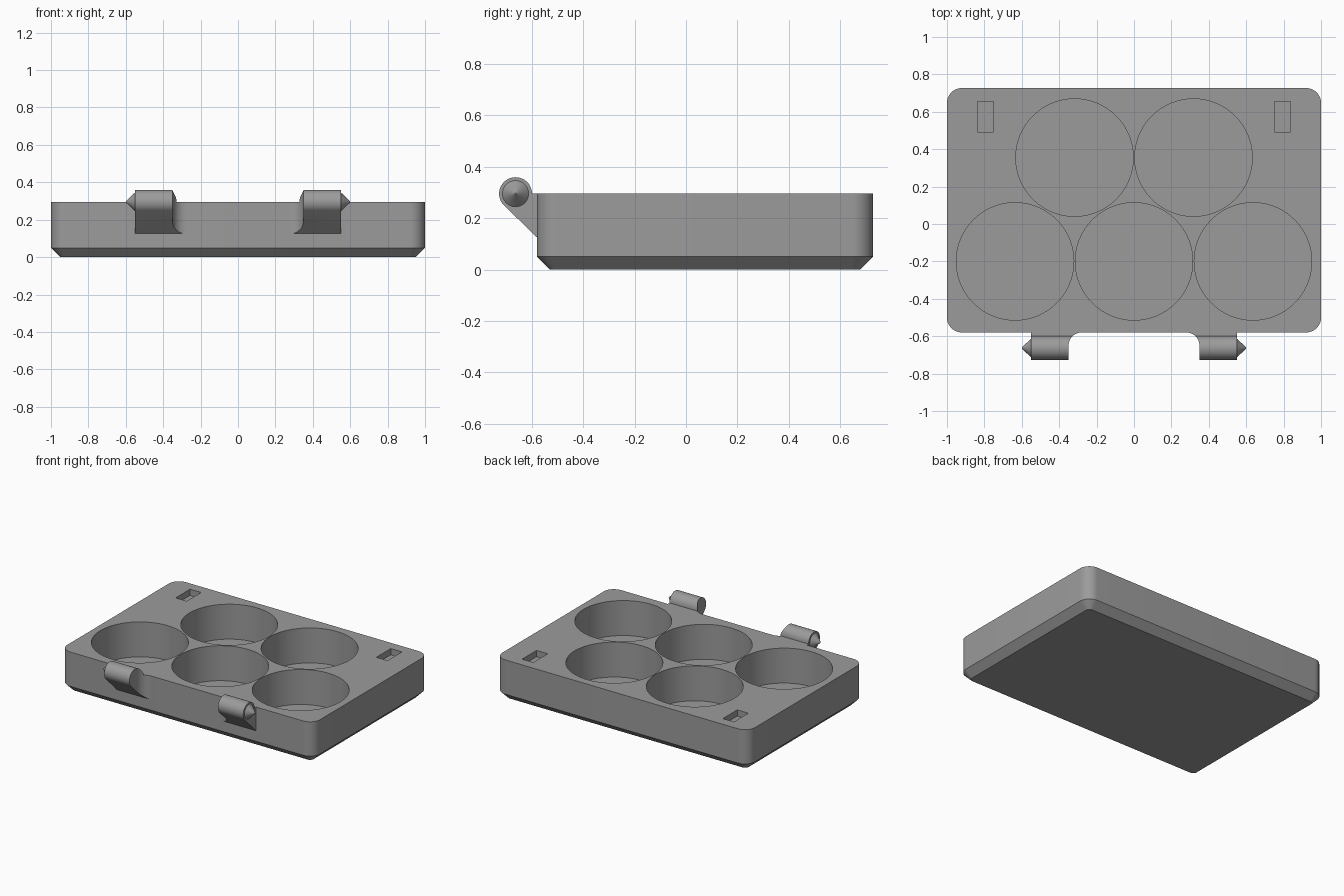
import bpy, bmesh, math
from mathutils import Vector

if "Cube" in bpy.data.objects:
    bpy.data.objects.remove(bpy.data.objects["Cube"])

grey = bpy.data.materials.new("plain grey")
grey.diffuse_color = (0.33, 0.33, 0.33, 1)
grey.use_nodes = True
grey.node_tree.nodes["Principled BSDF"].inputs["Base Color"].default_value = grey.diffuse_color

TOP, FRONT, BACK = 0.295, -0.58, 0.727


def loft(name, rings):
    """Closed solid through rings of equal point count."""
    bm = bmesh.new()
    loops = [[bm.verts.new(p) for p in ring] for ring in rings]
    n = len(loops[0])
    for a, b in zip(loops, loops[1:]):
        for i in range(n):
            j = (i + 1) % n
            bm.faces.new((a[i], a[j], b[j], b[i]))
    bm.faces.new(loops[0][::-1])
    bm.faces.new(loops[-1])
    bmesh.ops.recalc_face_normals(bm, faces=bm.faces)
    me = bpy.data.meshes.new(name)
    bm.to_mesh(me)
    bm.free()
    me.materials.append(grey)
    ob = bpy.data.objects.new(name, me)
    bpy.context.collection.objects.link(ob)
    return ob


def arc(cx, cy, r, a0, a1, n):
    return [(cx + r * math.cos(math.radians(a0 + (a1 - a0) * i / n)),
             cy + r * math.sin(math.radians(a0 + (a1 - a0) * i / n))) for i in range(n + 1)]


def rounded(inset, z, r=0.08):
    """Rounded rectangle outline of the tray at height z."""
    pts = []
    for sx, sy, a in ((1, 1, 0), (-1, 1, 90), (-1, -1, 180), (1, -1, 270)):
        cx = sx * (1 - r)
        cy = BACK - r if sy > 0 else FRONT + r
        pts += arc(cx, cy, r - inset, a, a + 90, 10)
    return [(x, y, z) for x, y in pts]


def boolean(ob, other, op):
    mod = ob.modifiers.new(op, 'BOOLEAN')
    mod.operation, mod.object, mod.solver = op, other, 'EXACT'
    bpy.context.view_layer.objects.active = ob
    bpy.ops.object.modifier_apply(modifier=mod.name)
    bpy.data.objects.remove(other)


def prism(name, pts, z0, z1):
    return loft(name, [[(x, y, z) for x, y in pts] for z in (z0, z1)])


def smooth(ob):
    bpy.ops.object.select_all(action='DESELECT')
    ob.select_set(True)
    bpy.context.view_layer.objects.active = ob
    bpy.ops.object.shade_smooth_by_angle(angle=math.radians(30))


# Tray with chamfered underside
tray = loft("tray", [rounded(0.05, 0), rounded(0, 0.05), rounded(0, TOP)])

# Five round wells
for x, y in ((-0.318, 0.355), (0.318, 0.355), (-0.636, -0.2), (0, -0.2), (0.636, -0.2)):
    boolean(tray, prism("well_cutter", arc(x, y, 0.314, 0, 360, 96)[:-1], 0.045, 0.5), 'DIFFERENCE')

# Two catch slots near the back corners
for s in (-1, 1):
    a, b = sorted((s * 0.75, s * 0.838))
    boolean(tray, prism("slot_cutter", [(a, 0.492), (b, 0.492), (b, 0.655), (a, 0.655)], 0.25, 0.5),
            'DIFFERENCE')
smooth(tray)

# Hinge knuckles: side profile trimmed by a plan with a flared inner edge
CY, R = -0.663, 0.064
side = arc(CY, TOP, R, 0, 225, 30) + [(FRONT, 0.125), (FRONT + 0.004, 0.125), (FRONT + 0.004, TOP)]
plan = [(0.55, -0.8), (0.55, -0.5), (0.28, -0.5)] + arc(0.28, -0.65, 0.07, 90, 0, 12) + [(0.35, -0.8)]
for label, s in (("left", -1), ("right", 1)):
    knuckle = loft(label + "_hinge_knuckle", [[(s * x, y, z) for y, z in side] for x in (0.2, 0.7)])
    trim = prism("knuckle_trim", [(s * x, y) for x, y in plan], 0, 0.6)
    boolean(knuckle, trim, 'INTERSECT')
    smooth(knuckle)

    # Pointed pivot on the outer end
    disc = arc(CY, TOP, 1, 0, 360, 32)[:-1]
    pin = loft(label + "_hinge_pin",
               [[(s * x, CY + (y - CY) * r, TOP + (z - TOP) * r) for y, z in disc]
                for x, r in ((0.545, 0.051), (0.55, 0.051), (0.6, 0.002))])
    smooth(pin)
